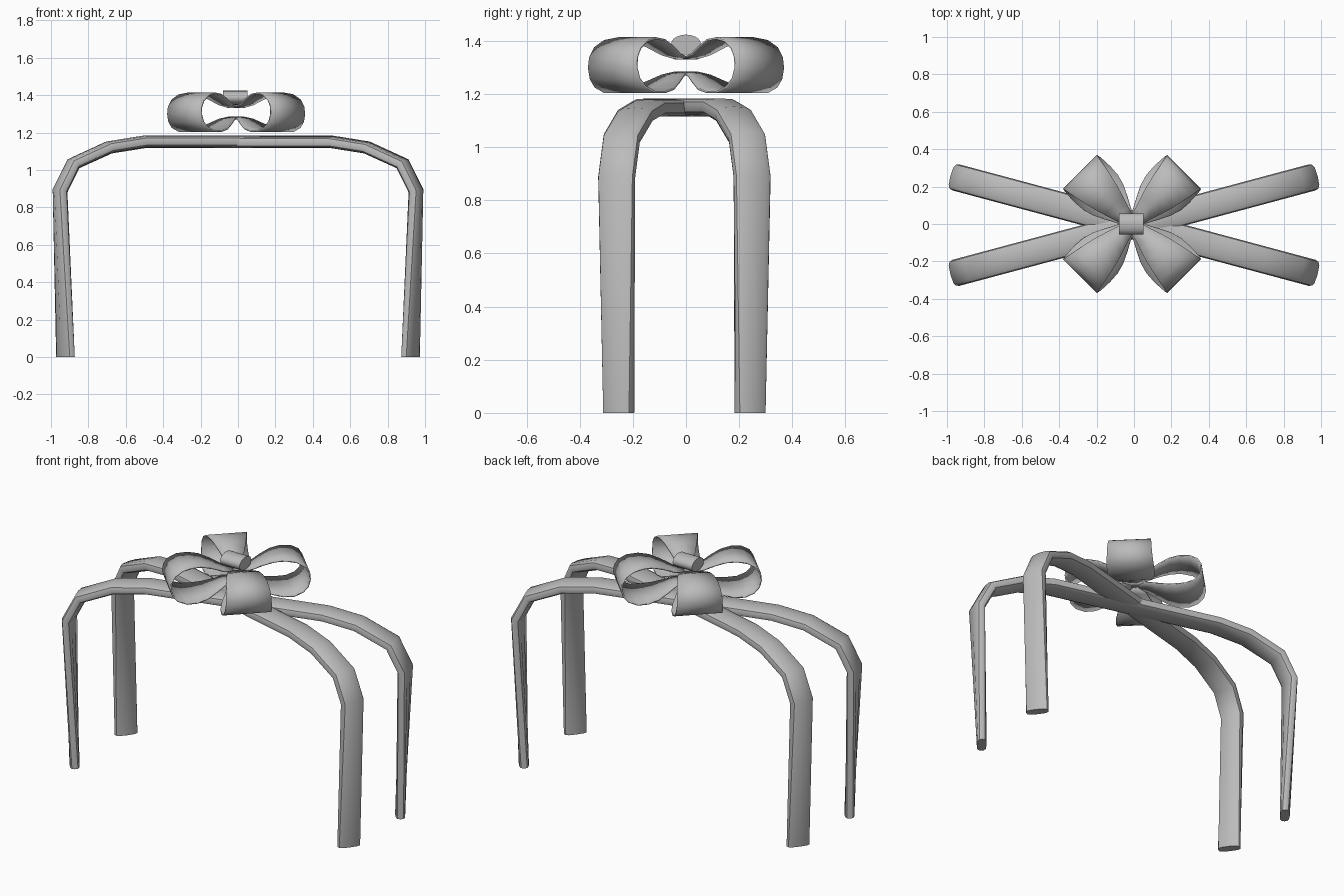
import bpy, bmesh, math
from mathutils import Vector, Matrix

if "Cube" in bpy.data.objects:
    bpy.data.objects.remove(bpy.data.objects["Cube"])

grey = bpy.data.materials.new("ribbon grey")
grey.diffuse_color = (0.5, 0.5, 0.5, 1)
grey.use_nodes = True
grey.node_tree.nodes["Principled BSDF"].inputs["Base Color"].default_value = grey.diffuse_color


def finish(name, bm, angle=40):
    bmesh.ops.recalc_face_normals(bm, faces=bm.faces)
    mesh = bpy.data.meshes.new(name)
    bm.to_mesh(mesh)
    bm.free()
    mesh.materials.append(grey)
    ob = bpy.data.objects.new(name, mesh)
    bpy.context.collection.objects.link(ob)
    bpy.ops.object.select_all(action='DESELECT')
    bpy.context.view_layer.objects.active = ob
    ob.select_set(True)
    bpy.ops.object.shade_smooth_by_angle(angle=math.radians(angle))
    return ob


def spow(v, p):
    return math.copysign(abs(v) ** p, v)


# Long bands: each runs down, across the top and down again
# (radius, height, half width, half thickness, twist in degrees)
HALF = [(0, 1.152, 0.072, 0.032, 0), (0.52, 1.152, 0.072, 0.032, 0),
        (0.714, 1.122, 0.072, 0.032, 0), (0.911, 1.035, 0.072, 0.033, 0),
        (0.985, 0.89, 0.072, 0.032, 0), (0.955, 0.0, 0.066, 0.028, 22)]


def band(name, angle, drop):
    path = [(-r, z, w, t, k) for r, z, w, t, k in HALF[:0:-1]] + HALF
    bm = bmesh.new()
    turn = Matrix.Rotation(math.radians(angle), 3, 'Z')
    rings = []
    for i, (r, z, w, t, k) in enumerate(path):
        here = Vector((r, 0, z))
        dirs = [(Vector((path[j][0], 0, path[j][1])) - here).normalized() * s
                for j, s in ((i - 1, -1), (i + 1, 1)) if 0 <= j < len(path)]
        tan = sum(dirs, Vector()).normalized()
        if z == 0:                      # feet are cut level
            tan = Vector((0, 0, 1 if r < 0 else -1))
        normal = Vector((tan.z, 0, -tan.x))
        twist = Matrix.Rotation(math.radians(math.copysign(k, angle)), 3, 'Z')
        ring = []
        for n in range(12):
            a = 2 * math.pi * n / 12
            off = (Vector((0, 1, 0)) * w * spow(math.cos(a), 0.6)
                   + normal * t * spow(math.sin(a), 0.75))
            p = turn @ (here + twist @ off)
            ring.append(bm.verts.new(p + Vector((0, -0.006, -drop if z > 0.5 else 0))))
        rings.append(ring)
    for a, b in zip(rings, rings[1:]):
        for n in range(12):
            m = (n + 1) % 12
            bm.faces.new((a[n], a[m], b[m], b[n]))
    bm.faces.new(rings[0])
    bm.faces.new(rings[-1])
    finish(name, bm)


band("band_rising_right", 15, 0)
band("band_rising_left", -15, 0.004)

# Bow loops: (radius, height from bow centre, half width)
CENTRE = Vector((-0.01, 0, 1.308))
LOOP = [(0.02, 0.026, 0.035), (0.08, 0.042, 0.05), (0.14, 0.072, 0.07),
        (0.2, 0.095, 0.088), (0.26, 0.102, 0.102), (0.32, 0.092, 0.114),
        (0.365, 0.065, 0.122), (0.386, 0.03, 0.126), (0.39, -0.01, 0.128),
        (0.378, -0.05, 0.131), (0.35, -0.08, 0.134), (0.3, -0.1, 0.136),
        (0.24, -0.1, 0.132), (0.18, -0.088, 0.115), (0.12, -0.062, 0.085),
        (0.07, -0.038, 0.058), (0.02, -0.026, 0.035)]


def bow_loop(name, angle):
    bm = bmesh.new()
    turn = Matrix.Rotation(math.radians(angle), 3, 'Z')
    rows = [[bm.verts.new(CENTRE + turn @ Vector((r, s * w, z))) for s in (-1, 0, 1)]
            for r, z, w in LOOP]
    for a, b in zip(rows, rows[1:]):
        for n in range(2):
            bm.faces.new((a[n], a[n + 1], b[n + 1], b[n]))
    ob = finish(name, bm)
    thick = ob.modifiers.new("thickness", 'SOLIDIFY')
    thick.thickness = 0.008
    thick.offset = 0


for n, side in enumerate(("back_right", "back_left", "front_left", "front_right")):
    bow_loop("bow_loop_" + side, 45 + 90 * n)

# Knot: flattened roll lying across the bow
bm = bmesh.new()
bmesh.ops.create_cone(bm, cap_ends=True, segments=20, radius1=1, radius2=1, depth=1,
                      matrix=Matrix.Translation((-0.015, 0, 1.386))
                      @ Matrix.Diagonal((0.13, 0.057, 0.038, 1))
                      @ Matrix.Rotation(math.pi / 2, 4, 'Y'))
finish("bow_knot", bm)
